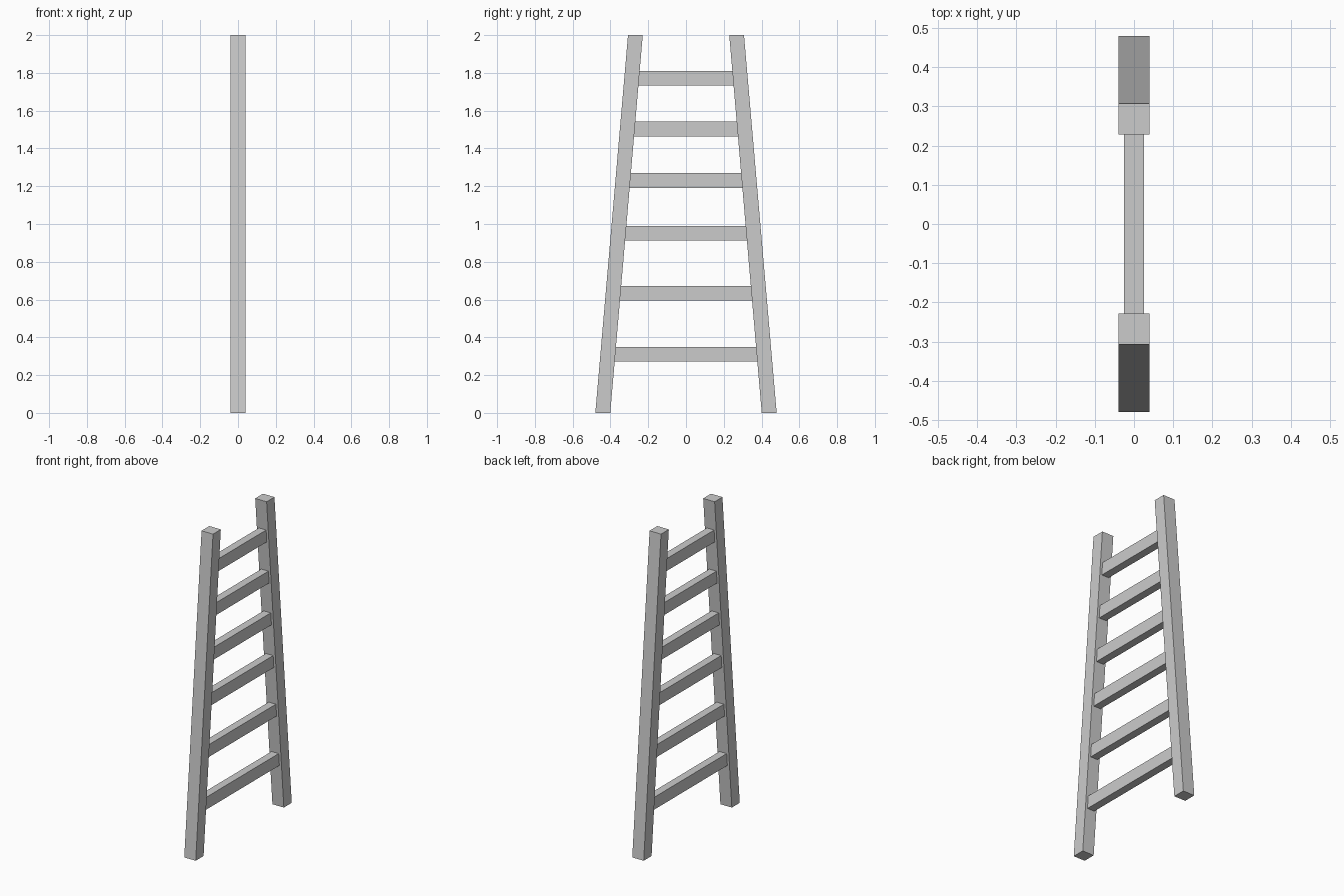
import bpy

if "Cube" in bpy.data.objects:
    bpy.data.objects.remove(bpy.data.objects["Cube"])

TOP = 2.0


def lerp(a, b, z):
    return a + (b - a) * z / TOP


def inner(z):
    # inner face of the leaning rails at height z
    return lerp(0.401, 0.229, z)


def prism(name, profile, half_width):
    # extrude a (y, z) outline symmetrically along x
    n = len(profile)
    verts = [(x, y, z) for x in (-half_width, half_width) for y, z in profile]
    faces = [tuple(range(n))[::-1], tuple(range(n, 2 * n))]
    faces += [(i, (i + 1) % n, n + (i + 1) % n, n + i) for i in range(n)]
    mesh = bpy.data.meshes.new(name)
    mesh.from_pydata(verts, [], faces)
    obj = bpy.data.objects.new(name, mesh)
    bpy.context.collection.objects.link(obj)
    return obj


# Side rails, leaning together towards the top
right = [(0.401, 0), (0.48, 0), (0.307, TOP), (0.229, TOP)]
prism("rail_right", right, 0.04)
prism("rail_left", [(-y, z) for y, z in reversed(right)], 0.04)

# Rungs, trimmed to the slope of the rails and let in slightly
for i, z in enumerate((0.31, 0.633, 0.951, 1.23, 1.503, 1.772), 1):
    lo, hi = z - 0.039, z + 0.039
    a, b = inner(lo) + 0.002, inner(hi) + 0.002
    prism(f"rung_{i}", [(-a, lo), (a, lo), (b, hi), (-b, hi)], 0.025)
